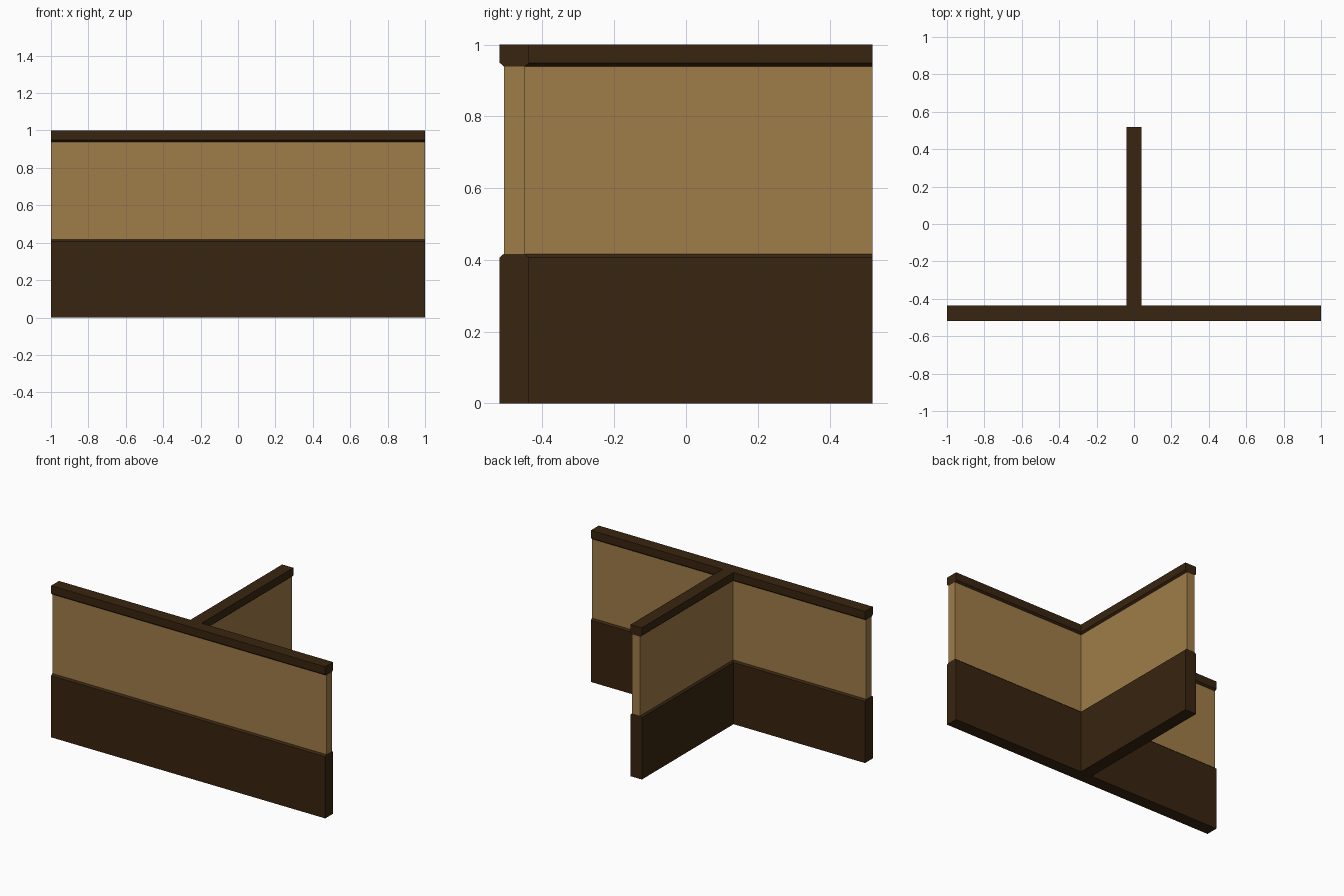
import bpy, bmesh

if "Cube" in bpy.data.objects:
    bpy.data.objects.remove(bpy.data.objects["Cube"])

HALF_LEN, HALF_DEPTH = 1.0, 0.519
WALL_Y = -0.478            # centre line of the long wall
WIDE, THIN = 0.041, 0.0295  # half thickness of trim and of panel


def material(name, rgb):
    m = bpy.data.materials.new(name)
    m.diffuse_color = (*rgb, 1)
    m.use_nodes = True
    m.node_tree.nodes["Principled BSDF"].inputs["Base Color"].default_value = m.diffuse_color
    return m


def t_outline(w):
    """T-shaped plan: long wall along x, short wall running back from its middle."""
    f, b = WALL_Y - w, WALL_Y + w
    return [(-HALF_LEN, f), (HALF_LEN, f), (HALF_LEN, b), (w, b),
            (w, HALF_DEPTH), (-w, HALF_DEPTH), (-w, b), (-HALF_LEN, b)]


def t_part(name, levels, mat, bottom=False, top=False):
    """Stack T outlines given as (half thickness, z) and skin between them."""
    bm = bmesh.new()
    rings = [[bm.verts.new((x, y, z)) for x, y in t_outline(w)] for w, z in levels]
    for lo, hi in zip(rings, rings[1:]):
        for i in range(len(lo)):
            j = (i + 1) % len(lo)
            bm.faces.new((lo[i], lo[j], hi[j], hi[i]))
    if bottom:
        bm.faces.new(rings[0][::-1])
    if top:
        bm.faces.new(rings[-1])
    mesh = bpy.data.meshes.new(name)
    bm.to_mesh(mesh)
    bm.free()
    mesh.materials.append(mat)
    bpy.context.collection.objects.link(bpy.data.objects.new(name, mesh))


dark = material("dark_wood", (0.040, 0.018, 0.005))
tan = material("tan_plaster", (0.352, 0.205, 0.065))

# Wainscot with chamfered upper edge
t_part("wainscot", [(WIDE, 0), (WIDE, 0.407), (THIN, 0.417)], dark, bottom=True)
# Plain upper wall
t_part("wall_panel", [(THIN, 0.417), (THIN, 0.939)], tan)
# Top rail with chamfered lower edge
t_part("top_rail", [(THIN, 0.939), (WIDE, 0.949), (WIDE, 1.0)], dark, top=True)
